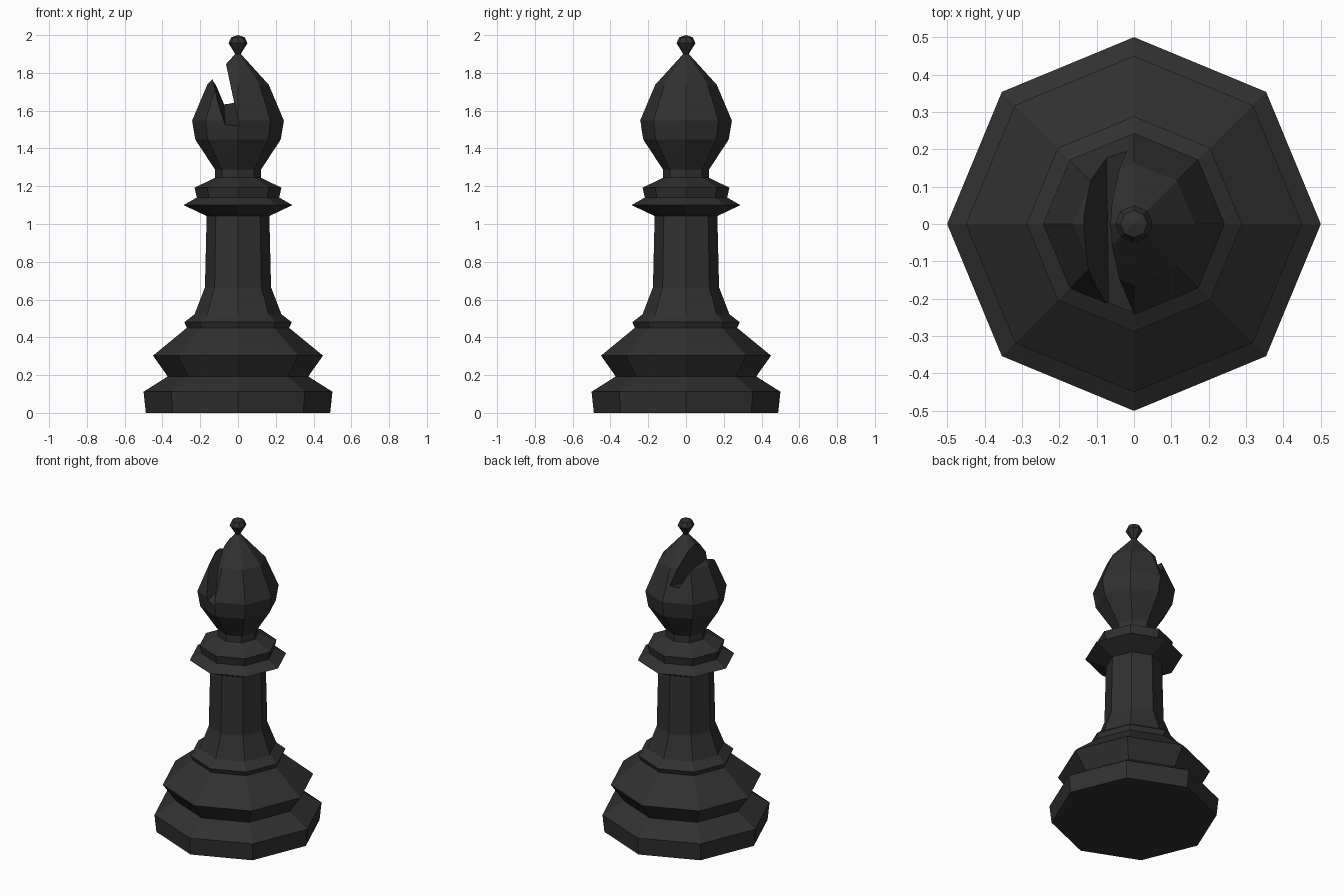
import bpy, bmesh
from math import cos, sin, pi

if "Cube" in bpy.data.objects:
    bpy.data.objects.remove(bpy.data.objects["Cube"])

SIDES = 8


def make_object(name, bm):
    bmesh.ops.recalc_face_normals(bm, faces=bm.faces)
    mesh = bpy.data.meshes.new(name)
    bm.to_mesh(mesh)
    bm.free()
    ob = bpy.data.objects.new(name, mesh)
    bpy.context.collection.objects.link(ob)
    return ob


def lathe(name, profile):
    """Closed faceted solid of revolution from (radius, z) pairs."""
    bm = bmesh.new()
    rings = [[bm.verts.new((r * cos(2 * pi * i / SIDES), r * sin(2 * pi * i / SIDES), z))
              for i in range(SIDES)] for r, z in profile]
    for low, high in zip(rings, rings[1:]):
        for i in range(SIDES):
            j = (i + 1) % SIDES
            bm.faces.new((low[i], low[j], high[j], high[i]))
    bm.faces.new(rings[0][::-1])
    # shallow pointed cap
    tip = bm.verts.new((0, 0, 2.0))
    for i in range(SIDES):
        bm.faces.new((rings[-1][i], rings[-1][(i + 1) % SIDES], tip))
    return make_object(name, bm)


# Turned piece: stepped foot, stem, collar, head and finial
piece = lathe("chess_bishop", [
    (0.488, 0), (0.5, 0.112), (0.372, 0.193), (0.45, 0.303),
    (0.271, 0.45), (0.284, 0.48), (0.23, 0.522), (0.175, 0.665),
    (0.166, 1.042), (0.288, 1.10), (0.218, 1.14), (0.23, 1.192),
    (0.121, 1.245), (0.121, 1.287), (0.226, 1.447), (0.243, 1.547),
    (0.163, 1.737), (0.015, 1.9), (0.05, 1.957), (0.036, 1.988),
])

# Slot cutter: leaning wedge whose floor rises toward the back
bm = bmesh.new()
front, back = [
    [bm.verts.new((x, y, z)) for x, z in section] for y, section in (
        (-0.4, [(-0.065, 1.475), (0.017, 1.475), (-0.095, 2.0), (-0.19, 2.0)]),
        (0.4, [(-0.077, 1.695), (-0.033, 1.70), (-0.095, 2.0), (-0.19, 2.0)]),
    )]
bm.faces.new(front)
bm.faces.new(back[::-1])
for i in range(4):
    j = (i + 1) % 4
    bm.faces.new((front[j], front[i], back[i], back[j]))
cutter = make_object("slot_cutter", bm)
cutter.hide_render = True
cutter.display_type = 'WIRE'

cut = piece.modifiers.new("slot", 'BOOLEAN')
cut.operation = 'DIFFERENCE'
cut.solver = 'EXACT'
cut.object = cutter

# Dark finish
mat = bpy.data.materials.new("black")
mat.diffuse_color = (0.03, 0.03, 0.03, 1)
mat.use_nodes = True
mat.node_tree.nodes["Principled BSDF"].inputs["Base Color"].default_value = mat.diffuse_color
piece.data.materials.append(mat)
